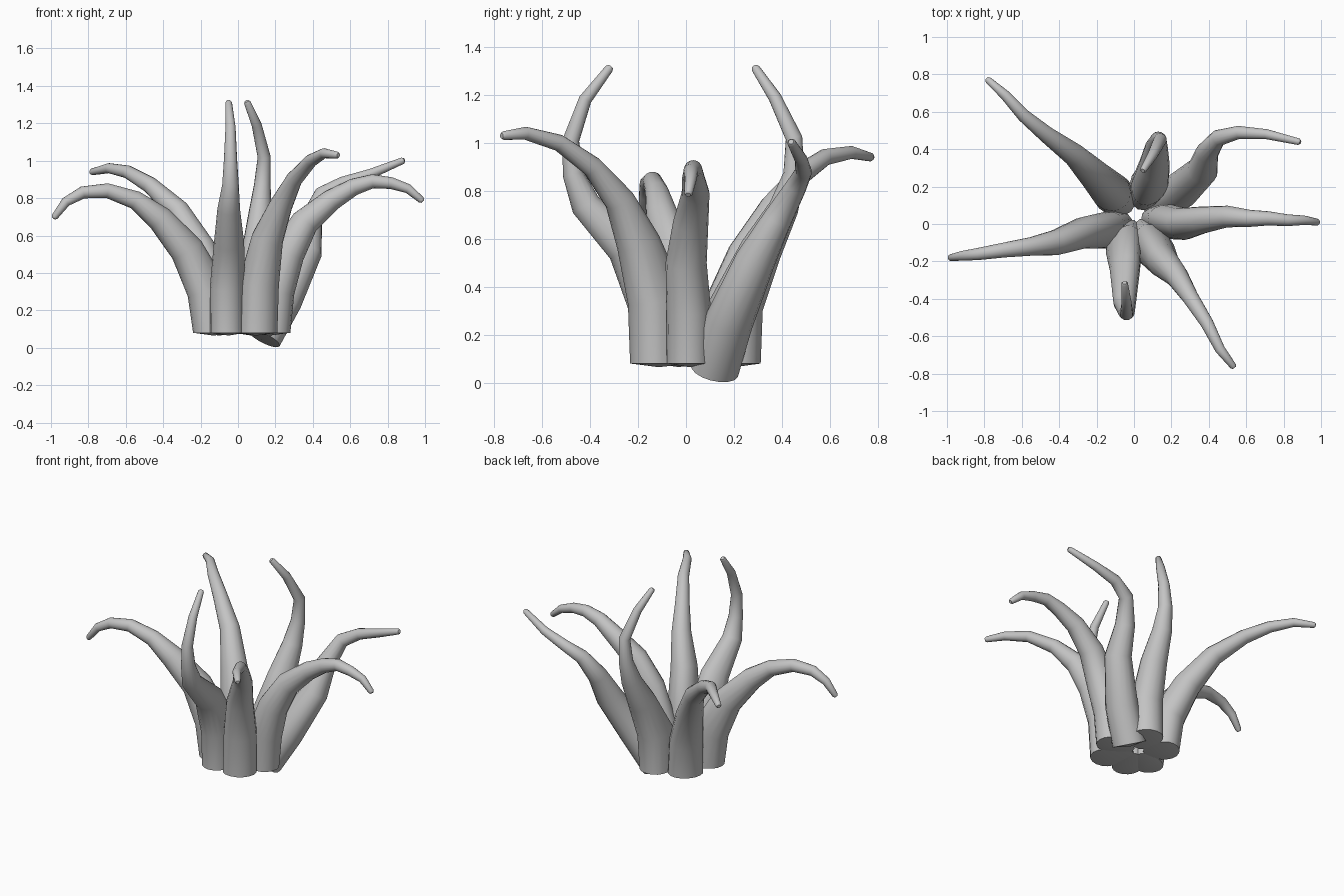
import bpy
import bmesh
import math
from mathutils import Vector

SIDES = 16
# tube thickness from root to tip, at even steps along the list of rings
THICKNESS = [0.09, 0.092, 0.083, 0.068, 0.05, 0.04, 0.033, 0.026, 0.018]
# how strongly the lowest rings flare toward the middle of the clump
FLARE = [1.0, 0.75, 0.35, 0.1]
HUB = Vector((0.01, 0.05, 0))

default_cube = bpy.data.objects.get("Cube")
if default_cube:
    bpy.data.objects.remove(default_cube, do_unlink=True)

# single plain grey material
grey = bpy.data.materials.new("plain_grey")
grey.use_nodes = True
colour = (0.55, 0.55, 0.55, 1.0)
grey.diffuse_color = colour
grey.node_tree.nodes["Principled BSDF"].inputs["Base Color"].default_value = colour


def thickness_at(fraction):
    """Interpolate the taper table."""
    position = fraction * (len(THICKNESS) - 1)
    low = min(int(position), len(THICKNESS) - 2)
    blend = position - low
    return THICKNESS[low] * (1 - blend) + THICKNESS[low + 1] * blend


def add_ring(bm, centre, side, up, radius):
    """One cross-section of the tube."""
    ring = []
    for step in range(SIDES):
        angle = math.tau * step / SIDES
        offset = side * math.cos(angle) + up * math.sin(angle)
        ring.append(bm.verts.new(centre + offset * radius))
    return ring


def flare_ring(ring, centre, tangent, inward, reach, width):
    """Stretch a low ring toward the hub and sideways."""
    inward = (inward - tangent * inward.dot(tangent)).normalized()
    across = tangent.cross(inward)
    for vert in ring:
        offset = vert.co - centre
        toward = max(offset.dot(inward), 0)
        vert.co += inward * toward * (reach - 1)
        vert.co += across * offset.dot(across) * (width - 1)


def tentacle(name, path, level_root=True, width=1.0):
    """Sweep a tapering tube with a domed root along a path in hundredths of a unit."""
    points = [Vector(point) / 100 for point in path]
    last = len(points) - 1
    inward = HUB - points[0]
    inward.z = 0
    reach = max((inward.length - 0.03) / THICKNESS[0], 1)
    bm = bmesh.new()
    rings = []
    side = Vector((1, 0, 0))
    for index, centre in enumerate(points):
        ahead = points[min(index + 1, last)]
        behind = points[max(index - 1, 0)]
        tangent = (ahead - centre).normalized() + (centre - behind).normalized()
        if index == 0 and level_root:
            tangent = Vector((0, 0, 1))
        tangent.normalize()
        # carry the frame along the path so the tube does not twist
        side = (side - tangent * side.dot(tangent)).normalized()
        up = tangent.cross(side)
        radius = thickness_at(index / last)
        ring = add_ring(bm, centre, side, up, radius)
        if index < len(FLARE):
            amount = FLARE[index]
            flare_ring(ring, centre, tangent, inward,
                       1 + (reach - 1) * amount, 1 + (width - 1) * amount)
        if index == 0:
            root_axis = tangent.copy()
        rings.append(ring)
    # small rounded tip
    rings.append(add_ring(bm, centre + tangent * radius * 0.6, side, up, radius * 0.6))

    for lower, upper in zip(rings, rings[1:]):
        for step in range(SIDES):
            following = (step + 1) % SIDES
            bm.faces.new((lower[step], lower[following], upper[following], upper[step]))
    bm.faces.new(rings[-1])
    # shallow domed underside
    middle = sum((vert.co for vert in rings[0]), Vector()) / SIDES
    root = bm.verts.new(middle - root_axis * 0.015)
    for step in range(SIDES):
        bm.faces.new((rings[0][(step + 1) % SIDES], rings[0][step], root))
    bmesh.ops.recalc_face_normals(bm, faces=bm.faces)

    mesh = bpy.data.meshes.new(name)
    bm.to_mesh(mesh)
    bm.free()
    mesh.materials.append(grey)
    part = bpy.data.objects.new(name, mesh)
    bpy.context.collection.objects.link(part)
    bpy.ops.object.select_all(action="DESELECT")
    part.select_set(True)
    bpy.context.view_layer.objects.active = part
    bpy.ops.object.shade_smooth_by_angle(angle=math.radians(50))


# front tentacle, curling back in at the top
tentacle("front_tentacle", [
    (-6, -14, 8), (-6, -15, 32), (-5, -25, 56), (-5, -42, 74),
    (-4, -47, 87), (-4, -48, 101), (-4, -42, 118), (-5, -32, 131)])

# front left tentacle, sweeping forward
tentacle("front_left_tentacle", [
    (11, -14, 8), (12, -15, 34), (16, -21, 58), (23, -28, 76),
    (30, -39, 90), (39, -53, 100), (46, -67, 104), (53, -76, 103)], width=1.15)

# left tentacle, drooping at the tip
tentacle("left_tentacle", [
    (19, 1, 8), (21, 1, 30), (27, 0, 50), (36, 2, 67), (50, 4, 79),
    (62, 3, 86), (72, 3, 89), (82, 2, 88), (91, 2, 85), (98, 1, 79)])

# back left tentacle, leaning out from a tilted root
tentacle("back_left_tentacle", [
    (14, 12, 5), (25, 18, 25), (37, 29, 51), (39, 38, 68), (45, 46, 82),
    (56, 49, 88), (71, 48, 93), (88, 44, 100)], level_root=False, width=1.15)

# back tentacle, curling back in at the top
tentacle("back_tentacle", [
    (8, 22, 8), (9, 23, 32), (11, 32, 55), (12, 41, 73),
    (13, 45, 87), (14, 45, 102), (10, 37, 119), (5, 29, 131)], width=1.1)

# back right tentacle, sweeping backward
tentacle("back_right_tentacle", [
    (-11, 16, 8), (-13, 18, 30), (-21, 26, 53), (-32, 37, 73),
    (-47, 48, 87), (-59, 58, 94), (-69, 69, 96), (-78, 77, 94)], width=1.2)

# right tentacle, drooping at the tip
tentacle("right_tentacle", [
    (-15, -4, 8), (-18, -4, 30), (-28, -5, 52), (-42, -10, 69), (-55, -12, 79),
    (-70, -14, 84), (-83, -16, 83), (-92, -17, 78), (-98, -18, 70)])
